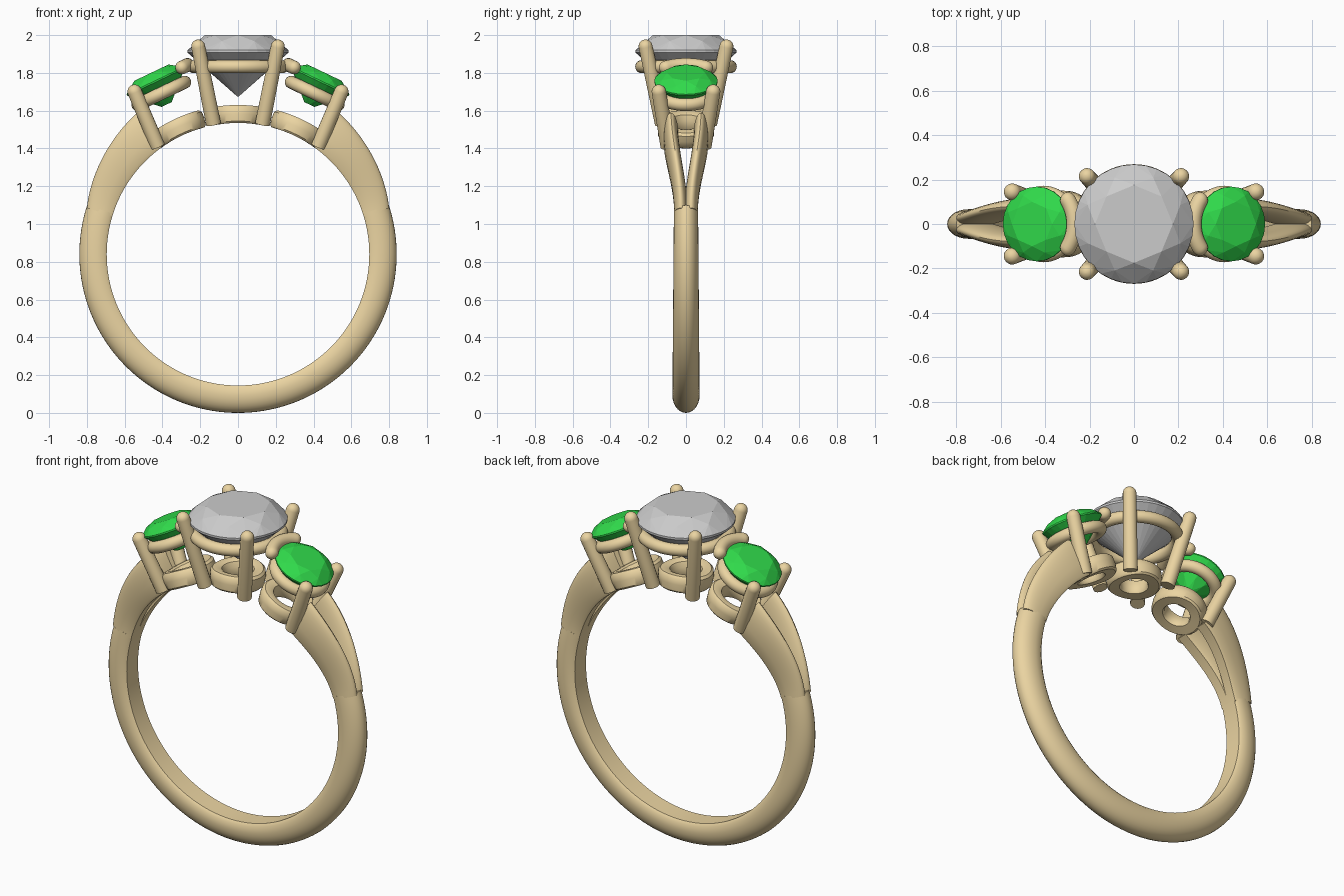
import bpy, bmesh
from math import sin, cos, pi, radians
from mathutils import Matrix, Vector

if "Cube" in bpy.data.objects:
    bpy.data.objects.remove(bpy.data.objects["Cube"])

ZC = 0.84            # height of the ring's centre
TILT = 25.5          # side settings lean this many degrees around the ring


def material(name, rgb):
    m = bpy.data.materials.new(name)
    m.diffuse_color = (*rgb, 1)
    m.use_nodes = True
    m.node_tree.nodes["Principled BSDF"].inputs["Base Color"].default_value = m.diffuse_color
    return m


GOLD = material("gold", (0.83, 0.66, 0.36))
GREEN = material("green_gem", (0.03, 0.7, 0.07))


def finish(name, bm, mat=None, smooth=True):
    bmesh.ops.recalc_face_normals(bm, faces=bm.faces[:])
    me = bpy.data.meshes.new(name)
    bm.to_mesh(me)
    bm.free()
    ob = bpy.data.objects.new(name, me)
    bpy.context.collection.objects.link(ob)
    if mat:
        me.materials.append(mat)
    if smooth:
        bpy.ops.object.select_all(action='DESELECT')
        ob.select_set(True)
        bpy.context.view_layer.objects.active = ob
        bpy.ops.object.shade_smooth_by_angle(angle=radians(40))
    return ob


def loft(name, rings, closed=False):
    """Skin a list of equal point rings; cap the ends unless closed."""
    bm = bmesh.new()
    vs = [[bm.verts.new(p) for p in r] for r in rings]
    n = len(vs[0])
    for i in range(len(vs) if closed else len(vs) - 1):
        a, b = vs[i], vs[(i + 1) % len(vs)]
        for j in range(n):
            k = (j + 1) % n
            bm.faces.new((a[j], a[k], b[k], b[j]))
    if not closed:
        bm.faces.new(vs[0])
        bm.faces.new(vs[-1])
    return finish(name, bm, GOLD)


def polar(deg, r, y):
    """Point on the ring, angle measured from the top toward +x."""
    a = radians(deg)
    return Vector((r * sin(a), y, ZC + r * cos(a)))


def frame(deg):
    """Local frame of a setting: z points out from the ring's centre."""
    return Matrix.Translation((0, 0, ZC)) @ Matrix.Rotation(radians(deg), 4, 'Y')


def disc(c, u, v, r, n=20):
    return [c + u * r * cos(2 * pi * i / n) + v * r * sin(2 * pi * i / n) for i in range(n)]


def d_section(hw, ri, ro):
    """Half-round band section as (y, r) pairs."""
    rm = ri + 0.36 * (ro - ri)
    pts = [(hw * cos(pi * i / 14), rm + (ro - rm) * sin(pi * i / 14)) for i in range(15)]
    return pts + [(-hw * .97, ri + .015), (-hw * .8, ri), (hw * .8, ri), (hw * .97, ri + .015)]


def prong(name, base, tip, r0, r1):
    axis = (tip - base).normalized()
    u = axis.orthogonal().normalized()
    v = axis.cross(u)
    rings = [disc(base, u, v, r0)]
    for i in range(7):
        t = i / 6 * pi / 2 * .97
        rings.append(disc(tip + axis * r1 * (sin(t) - 1), u, v, r1 * cos(t)))
    loft(name, rings)


def torus(name, M, R, r, z):
    rings = []
    for i in range(64):
        d = Vector((cos(2 * pi * i / 64), sin(2 * pi * i / 64), 0))
        rings.append([M @ p for p in disc(d * R + Vector((0, 0, z)), d, Vector((0, 0, 1)), r)])
    loft(name, rings, True)


def under_ring(name, deg):
    """Flat annulus bent along the finger curve."""
    sec = [(.082, .695), (.14, .695), (.149, .705), (.15, .745), (.145, .778), (.132, .79),
           (.105, .79), (.085, .78), (.076, .75), (.075, .705)]
    rings = []
    for i in range(56):
        f = 2 * pi * i / 56
        rings.append([polar(deg + rho * cos(f) / .74 * 180 / pi, r, rho * sin(f)) for rho, r in sec])
    loft(name, rings, True)


def gem(name, M, levels, mat=None):
    """Faceted stone: convex hull of rings (radius, z, count, turn)."""
    bm = bmesh.new()
    for r, z, n, turn in levels:
        for i in range(n):
            a = 2 * pi * (i + turn) / n
            bm.verts.new(M @ Vector((r * cos(a), r * sin(a), z)))
    bmesh.ops.convex_hull(bm, input=bm.verts[:])
    bmesh.ops.dissolve_limit(bm, angle_limit=radians(1), verts=bm.verts[:], edges=bm.edges[:])
    finish(name, bm, mat, smooth=False)


# Lower band
band = []
for i in range(97):
    deg = 72 + 216 * i / 96
    hw = .066 - .006 * cos(radians(deg))
    band.append([polar(deg, r, y) for y, r in d_section(hw, .695, .84)])
loft("band", band)

# Split shoulders: two branches each side, spreading toward the settings
for s, side in ((-1, "left"), (1, "right")):
    for q, face in ((-1, "front"), (1, "back")):
        rings = []
        for i in range(25):
            t = i / 24
            e = t * t * (3 - 2 * t)
            yc, hw = .027 + .052 * e, .036 + .003 * e
            ro = .836 + .084 * t ** .9
            rings.append([polar(s * (73 - 37.5 * t), r, q * (yc + y))
                          for y, r in d_section(hw, .695, ro)])
        loft(f"{side}_{face}_shoulder", rings)

# Centre setting
C = frame(0)
under_ring("centre_under_ring", 0)
torus("centre_seat", C, .235, .034, 1.833 - ZC)
for x in (-1, 1):
    for y in (-1, 1):
        prong(f"centre_prong_{x}_{y}", Vector((x * .13, y * .125, 1.53)),
              Vector((x * .218, y * .222, 1.975)), .04, .037)
gem("centre_stone", Matrix(), [(.175, 2.0, 8, 0), (.226, 1.968, 8, .5), (.268, 1.92, 32, 0),
                               (.268, 1.908, 32, 0), (.1, 1.765, 8, .5), (.004, 1.675, 8, 0)])

# Side settings
for s, side in ((-1, "left"), (1, "right")):
    M = frame(s * TILT)
    under_ring(f"{side}_under_ring", s * TILT)
    torus(f"{side}_seat", M, .138, .034, .943)
    for y in (-1, 1):
        prong(f"{side}_prong_{y}", Vector((s * .425, y * .095, 1.41)),
              Vector((s * .562, y * .15, 1.735)), .04, .038)
    # Bar prong hugging the inner edge of the stone
    rings, up = [], Vector((0, 0, 1))
    R, h, span = .19, .036, radians(34)
    steps = [(-span - h / R * cos(pi / 2 * k / 6), sin(pi / 2 * max(k, .15) / 6)) for k in range(7)]
    steps += [(-span + 2 * span * k / 16, 1) for k in range(1, 16)]
    steps += [(-a, w) for a, w in reversed(steps[:7])]
    for a, w in steps:
        d = Vector((-s * cos(a), sin(a), 0))
        rings.append([M @ p for p in disc(d * R + up * 1.02, d, up, h * w)])
    loft(f"{side}_bar_prong", rings)
    gem(f"{side}_stone", M, [(.1, 1.065, 8, 0), (.138, 1.046, 8, .5), (.168, 1.018, 24, 0),
                             (.168, 1.01, 24, 0), (.08, .92, 8, .5), (.03, .878, 8, 0)], GREEN)
